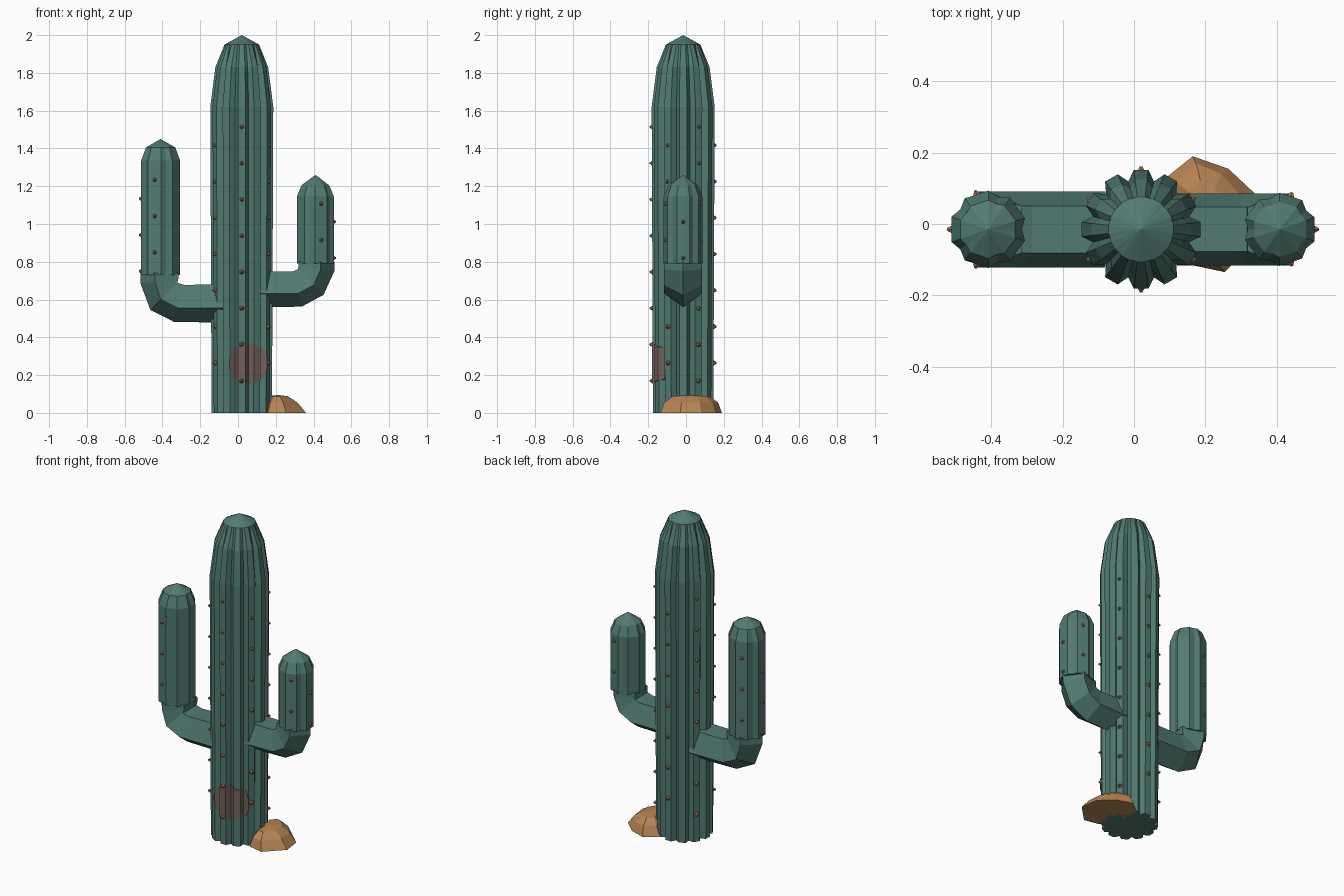
import bpy, bmesh, math
from mathutils import Vector, Matrix

if "Cube" in bpy.data.objects:
    bpy.data.objects.remove(bpy.data.objects["Cube"])

CX, CY = 0.02, -0.015   # trunk axis


def material(name, rgb):
    m = bpy.data.materials.new(name)
    m.diffuse_color = (*rgb, 1)
    m.use_nodes = True
    m.node_tree.nodes["Principled BSDF"].inputs["Base Color"].default_value = m.diffuse_color
    return m


GREEN = material("cactus green", (0.083, 0.198, 0.168))
TAN = material("sandstone", (0.47, 0.235, 0.09))
THORN = material("thorn brown", (0.33, 0.155, 0.07))
SCAR = material("dull pink", (0.17, 0.118, 0.104))


def finish(bm, name, mat):
    bmesh.ops.recalc_face_normals(bm, faces=bm.faces)
    me = bpy.data.meshes.new(name)
    bm.to_mesh(me)
    bm.free()
    me.materials.append(mat)
    ob = bpy.data.objects.new(name, me)
    bpy.context.collection.objects.link(ob)
    return ob


def loft(name, rings, mat, apex=None):
    """Skin a stack of equal-length rings, closing the end with a cap or a point."""
    bm = bmesh.new()
    rows = [[bm.verts.new(p) for p in r] for r in rings]
    n = len(rows[0])
    for a, b in zip(rows, rows[1:]):
        for i in range(n):
            j = (i + 1) % n
            bm.faces.new((a[i], a[j], b[j], b[i]))
    bm.faces.new(rows[0][::-1])
    if apex is None:
        bm.faces.new(rows[-1])
    else:
        tip = bm.verts.new(apex)
        for i in range(n):
            bm.faces.new((rows[-1][i], rows[-1][(i + 1) % n], tip))
    return finish(bm, name, mat)


def ribbed_ring(cx, z, r, ribs, shoulder, depth, start):
    """Flat-topped ribs separated by a valley of the given relative depth."""
    step = 2 * math.pi / ribs
    pts = []
    for k in range(ribs):
        a = start + k * step
        for da, s in ((-shoulder, 1), (shoulder, 1), (step / 2, 1 - depth)):
            pts.append(Vector((cx + r * s * math.cos(a + da),
                               CY + r * s * math.sin(a + da), z)))
    return pts


# Ribbed trunk with a tapered crown
def trunk_ring(z, r, depth):
    return ribbed_ring(CX, z, r, 12, math.radians(7), depth, 0)


loft("trunk", [trunk_ring(0, 0.161, 0.17), trunk_ring(1.62, 0.168, 0.17),
               trunk_ring(1.83, 0.141, 0.15), trunk_ring(1.95, 0.092, 0.02)],
     GREEN, (CX, CY, 2.0))

# Scar: thin skin over the ribs, trimmed to an octagon
scar = loft("scar", [trunk_ring(0.1, 0.1655, 0.165), trunk_ring(0.42, 0.1665, 0.165)], SCAR)
bm = bmesh.new()
bmesh.ops.create_cone(bm, cap_ends=True, segments=8, radius1=0.112, radius2=0.112, depth=0.2,
                      matrix=Matrix.Translation((0.055, -0.21, 0.262))
                      @ Matrix.Rotation(math.pi / 2, 4, 'X'))
cutter = finish(bm, "scar_cutter", SCAR)
cutter.hide_render = True
cutter.hide_viewport = True
cut = scar.modifiers.new("trim", 'BOOLEAN')
cut.operation = 'INTERSECT'
cut.solver = 'EXACT'
cut.object = cutter


# Arms: five-sided elbow turning up into a ribbed upright
def arm(name, side, r, path, top):
    rings = []
    for x, z, tilt in path:
        t = math.radians(tilt)
        out = Vector((side * math.sin(t), 0, -math.cos(t)))
        rings.append([Vector((x * side, CY, z)) + out * r * math.cos(a)
                      + Vector((0, r * math.sin(a), 0))
                      for a in (2 * math.pi * k / 5 for k in range(5))])
    loft(name + "_elbow", rings, GREEN)
    cx = side * 0.41
    start = 0 if side > 0 else math.pi
    base, mid, tip = top

    def ring(z, rad, depth):
        return ribbed_ring(cx, z, rad, 5, math.radians(19), depth, start)
    loft(name + "_upright", [ring(path[-1][1] - 0.01, r * 0.97, 0.12), ring(base, r * 0.97, 0.12),
                             ring(mid, r * 0.73, 0.08)], GREEN, (cx, CY, tip))


arm("left_arm", -1, 0.112,
    [(0.08, 0.59, 0), (0.31, 0.59, 15), (0.385, 0.625, 45), (0.405, 0.70, 82), (0.405, 0.74, 90)],
    (1.335, 1.405, 1.45))
arm("right_arm", 1, 0.106,
    [(0.12, 0.665, 0), (0.31, 0.665, 15), (0.378, 0.70, 45), (0.405, 0.765, 82), (0.405, 0.80, 90)],
    (1.145, 1.205, 1.26))

# Thorns: small studs in rows along the ribs
bm = bmesh.new()


def thorn_row(cx, r, angle, z0, step, count):
    d = Vector((math.cos(angle), math.sin(angle), 0))
    turn = d.to_track_quat('Z', 'Y').to_matrix().to_4x4()
    for k in range(count):
        p = Vector((cx, CY, z0 + k * step)) + d * (r + 0.003)
        bmesh.ops.create_cone(bm, cap_ends=True, segments=6, radius1=0.015, radius2=0.004,
                              depth=0.018, matrix=Matrix.Translation(p) @ turn)


for k in range(6):
    a = math.radians(30 + 60 * k)
    if k % 2 == 0:
        thorn_row(CX, 0.165, a, 0.17, 0.192, 8)
    else:
        thorn_row(CX, 0.165, a, 0.265, 0.192, 7)
for side, r, z_front, z_out, n in ((-1, 0.103, 0.85, 0.75, 3), (1, 0.097, 0.915, 0.82, 2)):
    out = 0 if side > 0 else math.pi
    thorn_row(side * 0.41, r, out, z_out, 0.192, n)
    for s in (-1, 1):
        thorn_row(side * 0.41, r, out + s * math.radians(72), z_front, 0.192, n)
finish(bm, "thorns", THORN)

# Rock leaning against the trunk base
outline = [(0.09, 0.13), (0.165, 0.19), (0.265, 0.155), (0.345, 0.08),
           (0.36, -0.03), (0.255, -0.135), (0.16, -0.115), (0.1, 0.0)]


def rock_ring(sx, sy, z):
    return [Vector((0.2 + (x - 0.2) * sx, 0.025 + (y - 0.025) * sy, z)) for x, y in outline]


loft("rock", [rock_ring(1, 1, 0), rock_ring(0.72, 0.88, 0.055), rock_ring(0.4, 0.6, 0.088)],
     TAN, (0.215, 0.02, 0.095))
